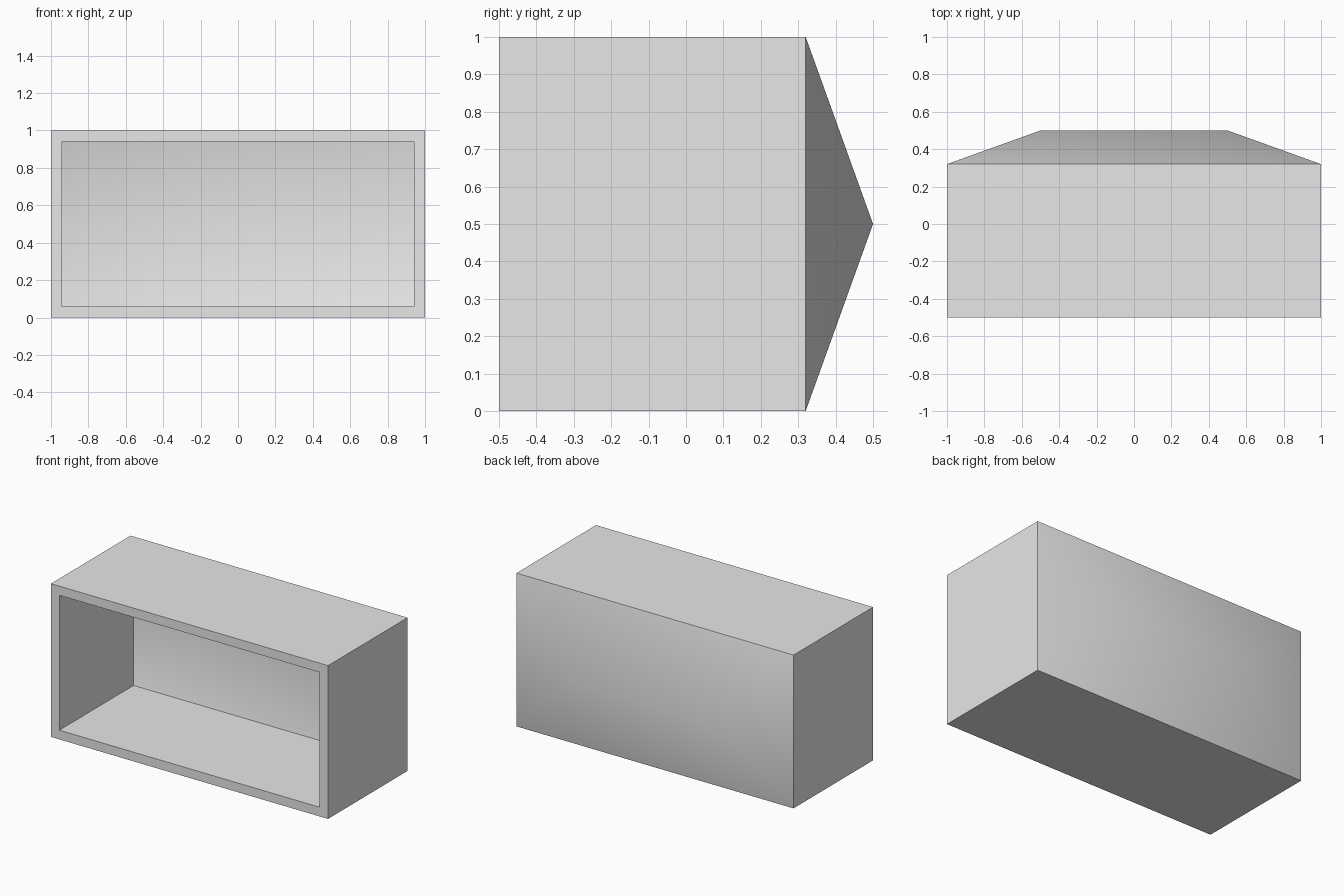
import bpy, bmesh, math

# Remove the default cube
cube = bpy.data.objects.get("Cube")
if cube:
    bpy.data.objects.remove(cube, do_unlink=True)

HALF_W, HEIGHT, FRONT, EAVE, RIDGE, WALL = 1.0, 1.0, -0.5, 0.32, 0.5, 0.06

# Single grey material
grey = bpy.data.materials.new("light_grey")
grey.use_nodes = True
colour = (0.8, 0.8, 0.8, 1)
grey.diffuse_color = colour
grey.node_tree.nodes["Principled BSDF"].inputs["Base Color"].default_value = colour

# Open-fronted sleeve closed by a hipped back
bm = bmesh.new()


def ring(y):
    corners = ((-1, 0), (1, 0), (1, 1), (-1, 1))
    return [bm.verts.new((x * HALF_W, y, z * HEIGHT)) for x, z in corners]


front, back = ring(FRONT), ring(EAVE)
ridge_right, ridge_left = [bm.verts.new((x, RIDGE, HEIGHT / 2)) for x in (-0.5, 0.5)]
for i in range(4):
    j = (i + 1) % 4
    bm.faces.new((front[i], front[j], back[j], back[i]))
bm.faces.new((back[0], back[1], ridge_left, ridge_right))
bm.faces.new((back[1], back[2], ridge_left))
bm.faces.new((back[2], back[3], ridge_right, ridge_left))
bm.faces.new((back[3], back[0], ridge_right))
bmesh.ops.recalc_face_normals(bm, faces=bm.faces)

# Make sure the sleeve floor faces downwards
bm.normal_update()
if bm.faces[:][0].normal.z > 0:
    bmesh.ops.reverse_faces(bm, faces=bm.faces)

mesh = bpy.data.meshes.new("hollow_box")
bm.to_mesh(mesh)
bm.free()
mesh.materials.append(grey)
box = bpy.data.objects.new("hollow_box", mesh)
bpy.context.collection.objects.link(box)

# Even wall thickness, grown inwards
bpy.ops.object.select_all(action="DESELECT")
box.select_set(True)
bpy.context.view_layer.objects.active = box
shell = box.modifiers.new("wall_thickness", "SOLIDIFY")
shell.thickness = WALL
shell.offset = -1
shell.use_even_offset = True
shell.use_quality_normals = True
bpy.ops.object.modifier_apply(modifier=shell.name)

# Soft hips, crisp ridge and box edges
bpy.ops.object.shade_smooth_by_angle(angle=math.radians(30))
